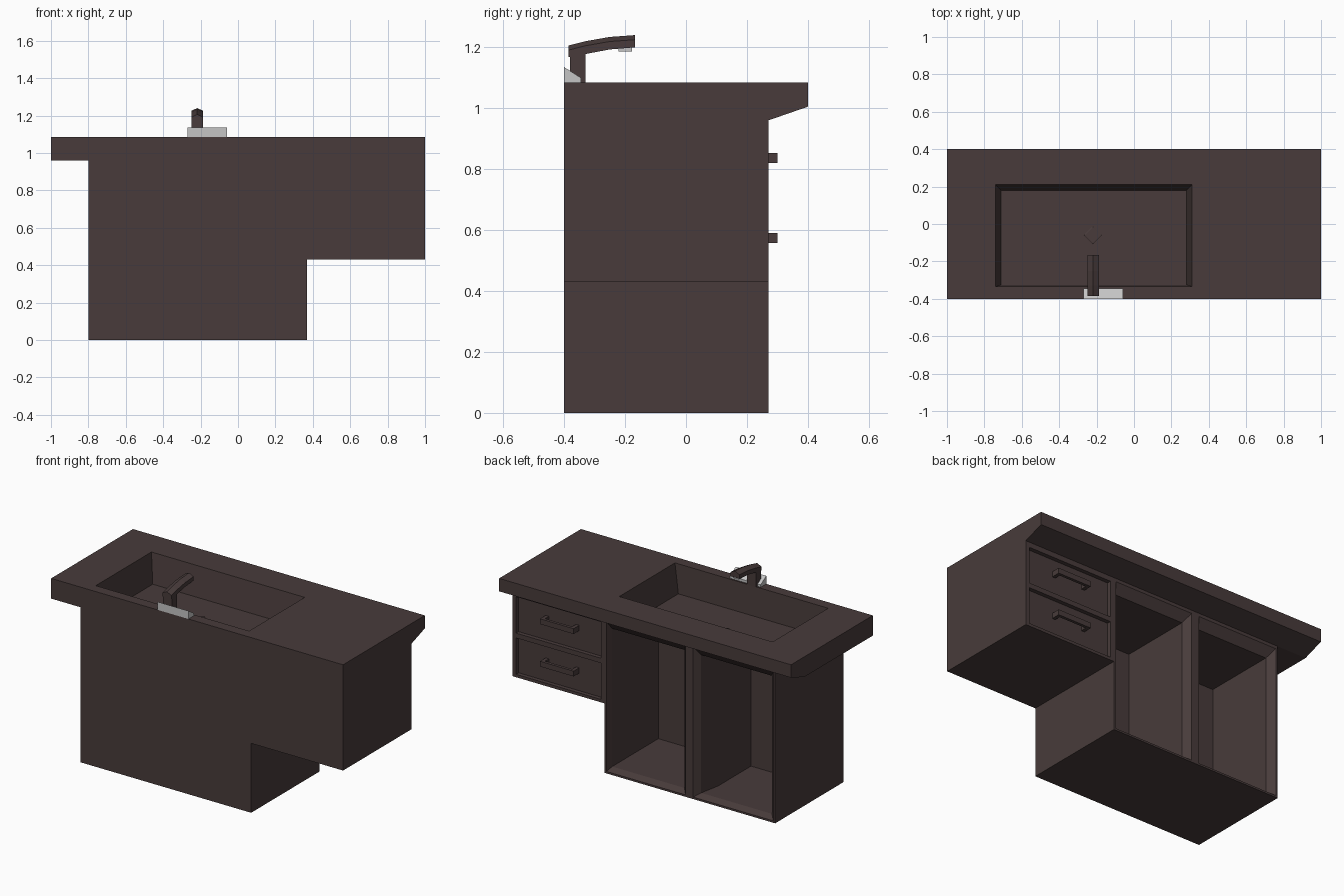
import bpy
import bmesh

cube = bpy.data.objects.get("Cube")
if cube:
    bpy.data.objects.remove(cube, do_unlink=True)


def make_material(name, color):
    mat = bpy.data.materials.new(name)
    mat.use_nodes = True
    mat.diffuse_color = (*color, 1)
    mat.node_tree.nodes["Principled BSDF"].inputs["Base Color"].default_value = (*color, 1)
    return mat


wood = make_material("dark brown wood", (0.065, 0.044, 0.043))
grey = make_material("light grey metal", (0.56, 0.56, 0.56))


def loft(name, rings, mat=wood):
    """Join matching rings of points into a closed solid."""
    bm = bmesh.new()
    loops = [[bm.verts.new(p) for p in ring] for ring in rings]
    for a, b in zip(loops, loops[1:]):
        for i in range(len(a)):
            j = (i + 1) % len(a)
            bm.faces.new((a[i], a[j], b[j], b[i]))
    bm.faces.new(loops[0])
    bm.faces.new(loops[-1])
    bmesh.ops.recalc_face_normals(bm, faces=bm.faces)
    mesh = bpy.data.meshes.new(name)
    bm.to_mesh(mesh)
    bm.free()
    mesh.materials.append(mat)
    obj = bpy.data.objects.new(name, mesh)
    bpy.context.collection.objects.link(obj)
    return obj


def rect_y(y, x0, x1, z0, z1):
    return [(x0, y, z0), (x1, y, z0), (x1, y, z1), (x0, y, z1)]


def rect_z(z, x0, x1, y0, y1):
    return [(x0, y0, z), (x1, y0, z), (x1, y1, z), (x0, y1, z)]


def box(name, x0, x1, y0, y1, z0, z1, mat=wood):
    return loft(name, [rect_z(z, x0, x1, y0, y1) for z in (z0, z1)], mat)


def extrude_x(name, profile, x0, x1, mat=wood):
    return loft(name, [[(x, y, z) for y, z in profile] for x in (x0, x1)], mat)


def cut(target, cutters):
    """Subtract the cutters and apply the result."""
    for cutter in cutters:
        cutter.hide_render = True
        mod = target.modifiers.new("cut", "BOOLEAN")
        mod.operation = "DIFFERENCE"
        mod.solver = "EXACT"
        mod.object = cutter
        bpy.context.view_layer.objects.active = target
        bpy.ops.object.modifier_apply(modifier=mod.name)


BACK, FRONT, TOP, UNDER = -0.4, 0.27, 1.085, 0.96

# Cabinet body: stepped outline with a raised drawer section
outline = [(-0.8, 0), (0.37, 0), (0.37, 0.43), (1, 0.43), (1, UNDER), (-0.8, UNDER)]
cabinet = loft("cabinet_body", [[(x, y, z) for x, z in outline] for y in (BACK, FRONT)])

# Countertop with a sloped lip below its overhanging edge
countertop = extrude_x("countertop", [(BACK, UNDER), (BACK, TOP), (0.4, TOP),
                                      (0.4, 1.005), (FRONT, UNDER)], -1, 1)

# Sink basin, tapering downwards
basin = loft("basin_cutter", [rect_z(TOP + 0.05, -0.74, 0.31, -0.335, 0.21),
                              rect_z(TOP, -0.74, 0.31, -0.335, 0.21),
                              rect_z(0.905, -0.71, 0.28, -0.325, 0.18)])


# Open compartments, narrowing behind the front frame
def compartment(name, sections):
    rings = [rect_y(0.3, *sections[0][1:], 0.012, 0.94)]
    for i, (y, x0, x1) in enumerate(sections):
        z0, z1 = (0.012, 0.94) if i == 0 else (0.03, 0.885)
        rings.append(rect_y(y, x0, x1, z0, z1))
    return loft(name, rings)


bays = [compartment("bay_cutter_a", [(FRONT, -0.186, 0.355), (0.23, -0.15, 0.345),
                                     (-0.222, -0.15, 0.345)]),
        compartment("bay_cutter_b", [(FRONT, -0.787, -0.238), (0.23, -0.75, -0.265),
                                     (0.1, -0.75, -0.29), (-0.222, -0.75, -0.29)])]

# Recessed drawer fronts
PANEL = 0.245
drawers = [box("drawer_cutter", 0.395, 0.975, PANEL, 0.3, z0, z0 + 0.225)
           for z0 in (0.448, 0.703)]

cut(cabinet, [basin] + bays + drawers)
cut(countertop, [basin])
for helper in [basin] + bays + drawers:
    bpy.data.objects.remove(helper, do_unlink=True)

# Drawer handles: a bar on two posts
for label, z in (("lower", 0.557), ("upper", 0.82)):
    box(label + "_handle_bar", 0.56, 0.79, 0.282, 0.3, z, z + 0.033)
    for side, x in (("right", 0.56), ("left", 0.768)):
        box(f"{label}_handle_{side}_post", x, x + 0.022, PANEL - 0.003, 0.283, z, z + 0.033)

# Drain in the basin floor
drain_x, drain_y = -0.22, -0.06
loft("drain", [[(drain_x + r, drain_y, z), (drain_x, drain_y + r, z),
                (drain_x - r, drain_y, z), (drain_x, drain_y - r, z)]
               for r, z in ((0.05, 0.9), (0.05, 0.909), (0.043, 0.912))])

# Faucet: wedge base, post and arched spout with a ridged top
extrude_x("faucet_base", [(BACK, TOP), (BACK, 1.135), (-0.345, 1.1), (-0.345, TOP)],
          -0.27, -0.06, grey)
x0, x1 = -0.249, -0.187
mid = (x0 + x1) / 2
box("faucet_post", x0, x1, -0.38, -0.33, TOP, 1.185)
arch = [(-0.385, 1.168, 1.206), (-0.33, 1.178, 1.22), (-0.25, 1.193, 1.234), (-0.167, 1.2, 1.24)]
loft("faucet_spout", [[(x0, y, low), (x1, y, low), (x1, y, high - 0.015),
                       (mid, y, high), (x0, y, high - 0.015)] for y, low, high in arch])
box("spout_outlet", mid - 0.02, mid + 0.02, -0.222, -0.178, 1.187, 1.2, grey)
